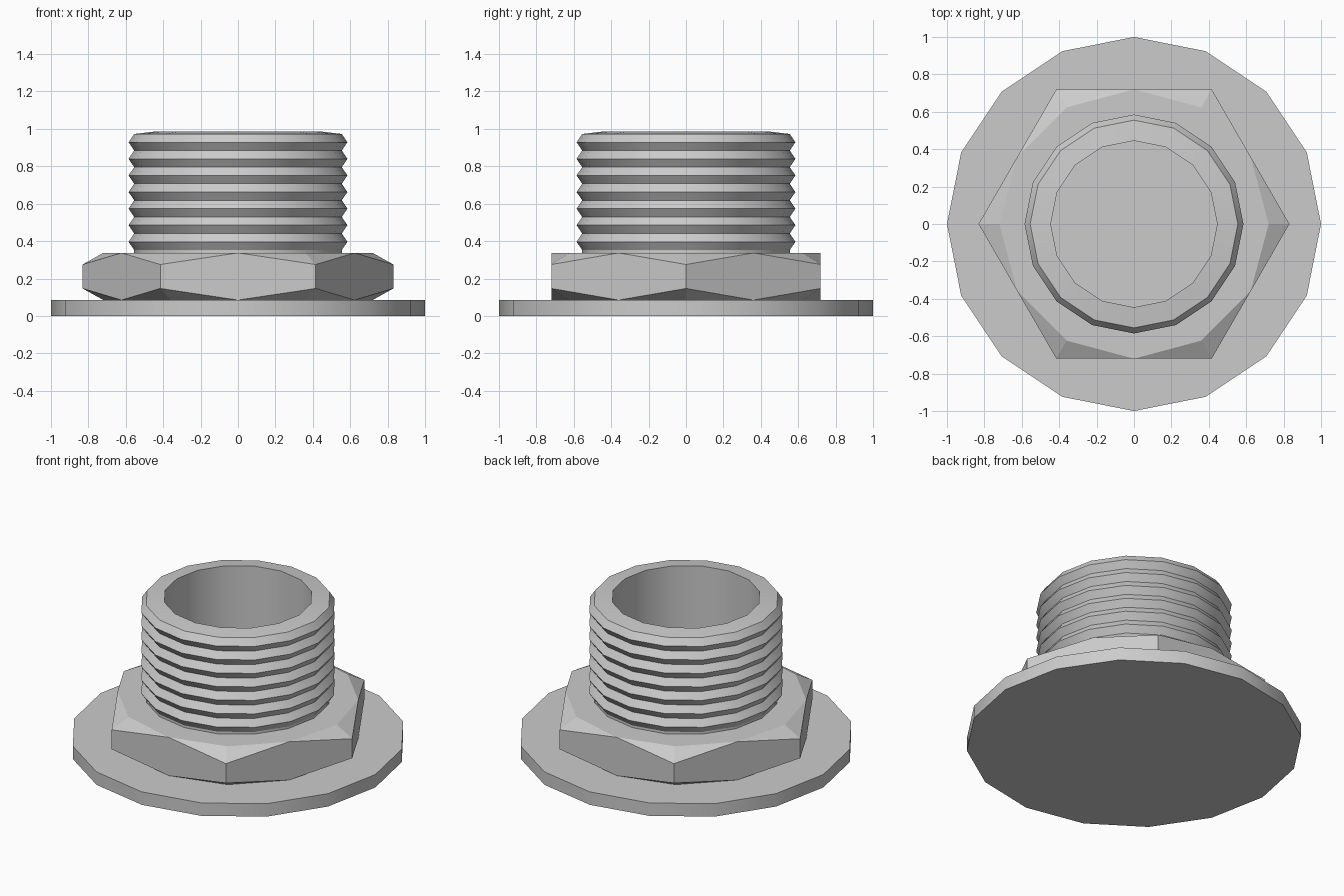
import bpy
from math import sin, cos, radians, pi

if "Cube" in bpy.data.objects:
    bpy.data.objects.remove(bpy.data.objects["Cube"])

SIDES = 16


def make_object(name, verts, faces, smooth=None):
    mesh = bpy.data.meshes.new(name)
    mesh.from_pydata(verts, [], faces)
    mesh.update()
    obj = bpy.data.objects.new(name, mesh)
    bpy.context.collection.objects.link(obj)
    if smooth:
        bpy.ops.object.select_all(action='DESELECT')
        obj.select_set(True)
        bpy.context.view_layer.objects.active = obj
        bpy.ops.object.shade_smooth_by_angle(angle=radians(smooth))
    return obj


def lathe(name, profile, cap_start=False):
    """Revolve (radius, z) points; the profile runs with the outside on its right."""
    verts = [(r * cos(2 * pi * i / SIDES), r * sin(2 * pi * i / SIDES), z)
             for r, z in profile for i in range(SIDES)]
    faces = []
    for k in range(len(profile) - 1):
        a, b = k * SIDES, (k + 1) * SIDES
        for i in range(SIDES):
            j = (i + 1) % SIDES
            faces.append((a + i, a + j, b + j, b + i))
    if cap_start:
        faces.append(tuple(reversed(range(SIDES))))
    return make_object(name, verts, faces, 25)


BORE, ROOT, CREST = 0.445, 0.555, 0.585
FLANGE_TOP, NUT_TOP, RIM = 0.085, 0.337, 0.986

# Base flange: closed underneath, open at the bore on top
lathe("base_flange", [(1, 0), (1, FLANGE_TOP), (BORE, FLANGE_TOP)], cap_start=True)

# Threaded pipe: seven ring-shaped crests, sloped rim and inner bore
pitch, first = 0.0887, 0.352
profile = [(ROOT, FLANGE_TOP), (ROOT, first)]
for n in range(7):
    profile += [(CREST, first + (n + 0.5) * pitch), (ROOT, first + (n + 1) * pitch)]
profile += [(BORE, RIM), (BORE, 0.0)]
lathe("threaded_pipe", profile)

# Hex nut: corners chamfered on both ends, flats meeting a 12-sided face
FLAT, CORNER, CHAMFER = 0.72, 0.831, 0.062
rings = [(0.5, 0.5, FLANGE_TOP, FLANGE_TOP),
         (FLAT, FLAT, FLANGE_TOP, FLANGE_TOP),
         (CORNER, FLAT, FLANGE_TOP + CHAMFER, FLANGE_TOP),
         (CORNER, FLAT, NUT_TOP - CHAMFER, NUT_TOP),
         (FLAT, FLAT, NUT_TOP, NUT_TOP),
         (0.5, 0.5, NUT_TOP, NUT_TOP)]
verts, faces = [], []
for rc, rf, zc, zf in rings:
    for i in range(12):
        r, z = (rc, zc) if i % 2 == 0 else (rf, zf)
        verts.append((r * cos(i * pi / 6), r * sin(i * pi / 6), z))
for k in range(5):
    for i in range(12):
        j = (i + 1) % 12
        a, b, c, d = k * 12 + i, k * 12 + j, k * 12 + 12 + j, k * 12 + 12 + i
        if k in (1, 3):
            # Chamfer triangles: the two rings coincide at the flat midpoints
            faces.append((a, b, d) if i % 2 == 0 else (a, b, c))
        else:
            faces.append((a, b, c, d))
nut = make_object("hex_nut", verts, faces)

# Weld the shared midpoints
mod = nut.modifiers.new("weld", 'WELD')
mod.merge_threshold = 0.0005
